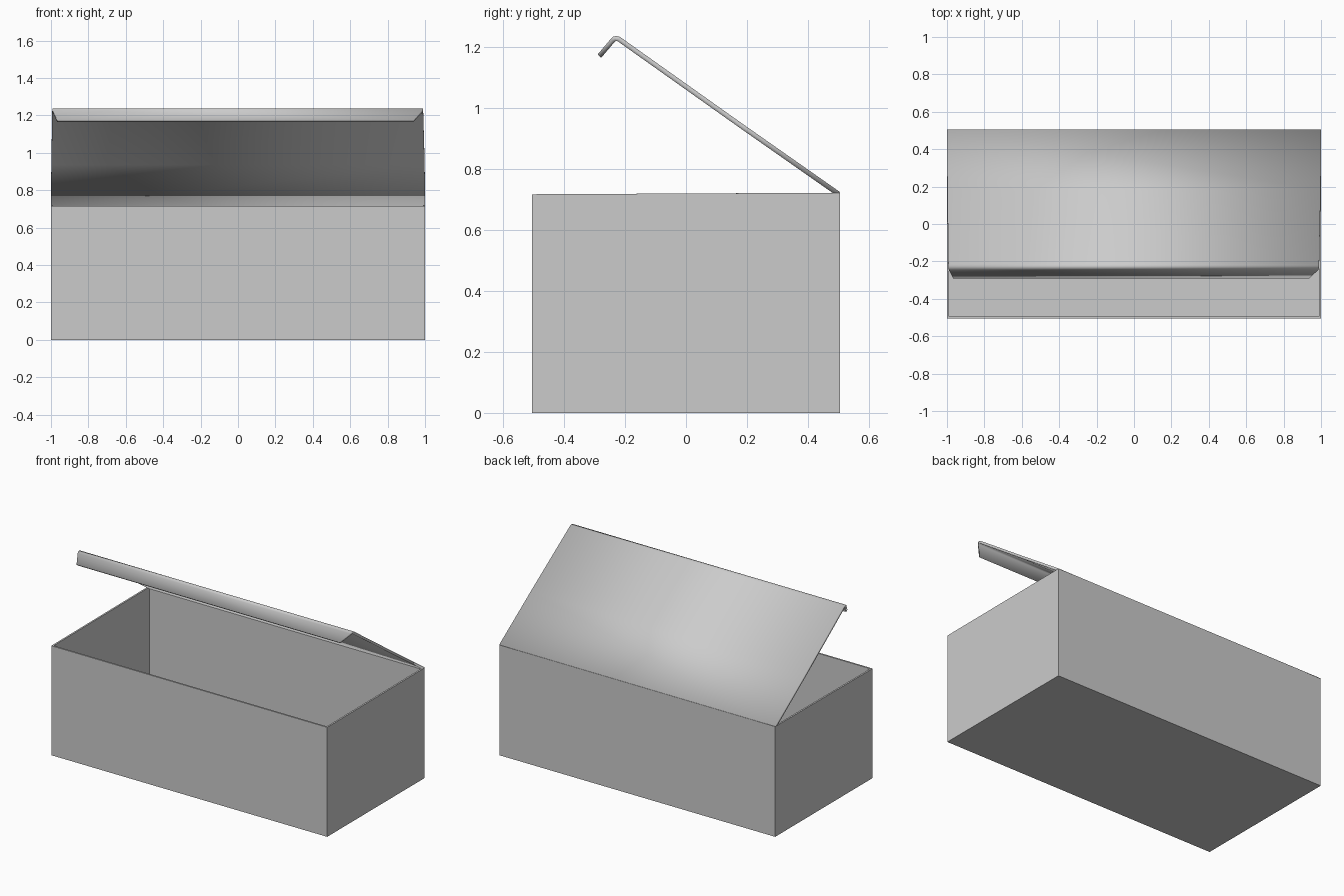
import bpy, bmesh

if "Cube" in bpy.data.objects:
    bpy.data.objects.remove(bpy.data.objects["Cube"])


def sheet(name, bm, thickness, offset):
    """Turn a bmesh surface into a board of even thickness."""
    bmesh.ops.recalc_face_normals(bm, faces=bm.faces)
    mesh = bpy.data.meshes.new(name)
    bm.to_mesh(mesh)
    bm.free()
    ob = bpy.data.objects.new(name, mesh)
    bpy.context.collection.objects.link(ob)
    mod = ob.modifiers.new("board", 'SOLIDIFY')
    mod.thickness = thickness
    mod.offset = offset
    mod.use_even_offset = True
    return ob


# Open box: four walls and a floor, front rim slightly lower than the back
bm = bmesh.new()
bmesh.ops.create_cube(bm, size=1)
for v in bm.verts:
    top = v.co.z > 0
    v.co.x *= 2
    v.co.y *= 1.01
    v.co.z = (0.722 if v.co.y > 0 else 0.717) if top else 0
lid_side = [f for f in bm.faces if f.calc_center_median().z > 0.7]
outward = [f for f in bm.faces if f not in lid_side]
bmesh.ops.delete(bm, geom=lid_side, context='FACES_ONLY')
sheet("box_body", bm, 0.011, -1)

# Raised lid with rounded fold and tapered tuck flap: (y, z, left x, right x)
section = [
    (0.500, 0.718, -1.0, 1.0),
    (0.180, 0.942, -0.998, 0.998),
    (-0.216, 1.223, -0.993, 0.990),
    (-0.222, 1.2265, -0.993, 0.990),
    (-0.229, 1.228, -0.993, 0.990),
    (-0.235, 1.2265, -0.992, 0.988),
    (-0.240, 1.222, -0.990, 0.985),
    (-0.284, 1.170, -0.967, 0.938),
]
bm = bmesh.new()
rows = [[bm.verts.new((x, y, z)) for x in (l, r)] for y, z, l, r in section]
for a, b in zip(rows, rows[1:]):
    bm.faces.new((a[0], a[1], b[1], b[0]))
lid = sheet("lid_with_tuck_flap", bm, 0.016, 0)
bpy.context.view_layer.objects.active = lid
lid.select_set(True)
bpy.ops.object.shade_smooth_by_angle()
